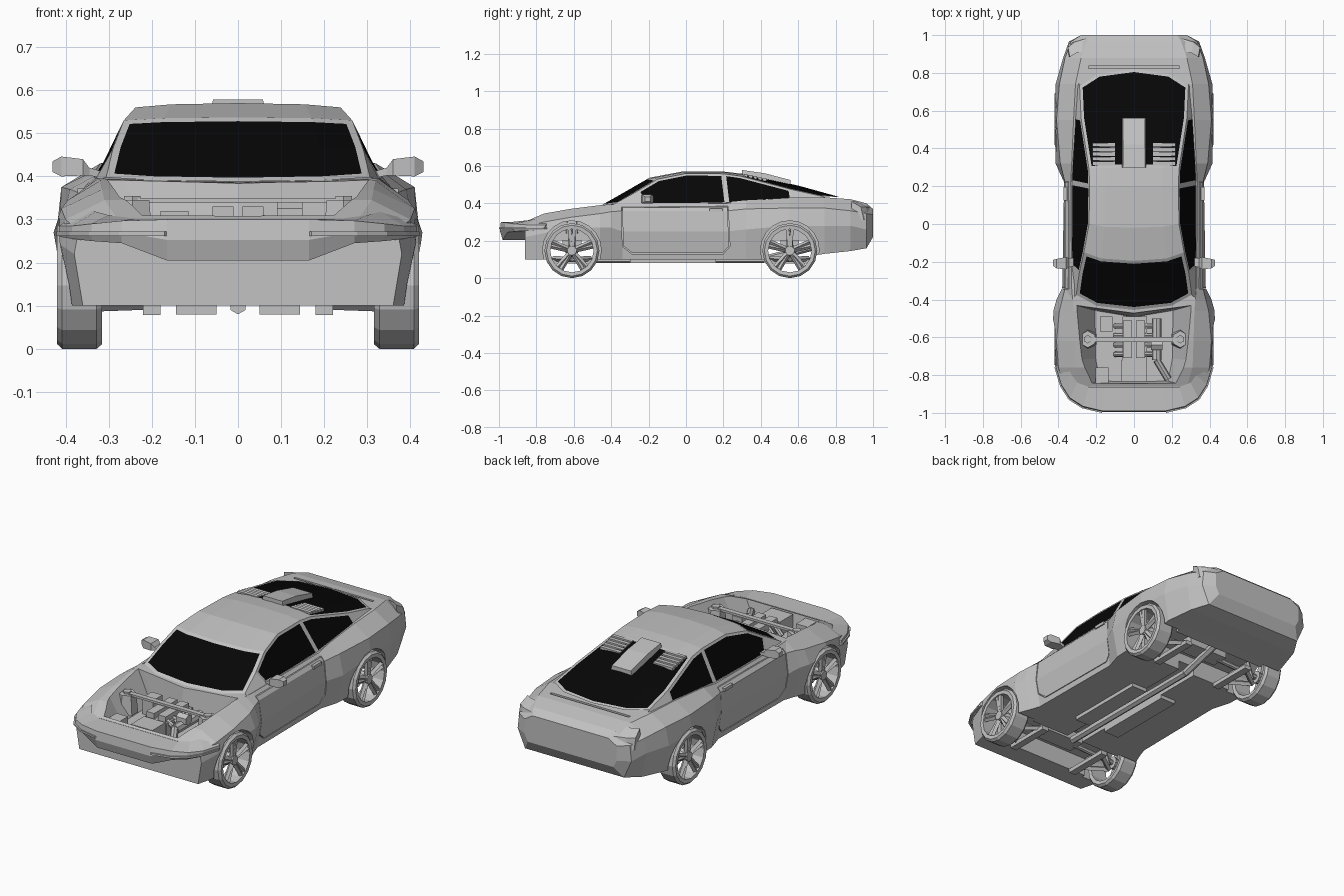
import bpy, bmesh, math
from mathutils import Vector, Matrix

cube = bpy.data.objects.get("Cube")
if cube:
    bpy.data.objects.remove(cube, do_unlink=True)


def material(name, v):
    m = bpy.data.materials.new(name)
    m.use_nodes = True
    m.diffuse_color = (v, v, v, 1)
    m.node_tree.nodes["Principled BSDF"].inputs["Base Color"].default_value = (v, v, v, 1)
    return m


GREY, BLACK = material("body grey", 0.54), material("black glass", 0.002)


def finish(name, bm, recalc=True):
    if recalc:
        bmesh.ops.recalc_face_normals(bm, faces=bm.faces[:])
    me = bpy.data.meshes.new(name)
    bm.to_mesh(me)
    bm.free()
    me.materials.append(GREY)
    me.materials.append(BLACK)
    ob = bpy.data.objects.new(name, me)
    bpy.context.scene.collection.objects.link(ob)
    return ob


def add_loft(bm, rings, wrap=False):
    rows = [[bm.verts.new(p) for p in r] for r in rings]
    n = len(rows[0])
    for i in range(len(rows) if wrap else len(rows) - 1):
        a, b = rows[i], rows[(i + 1) % len(rows)]
        for j in range(n):
            k = (j + 1) % n
            bm.faces.new((a[j], a[k], b[k], b[j]))
    if not wrap:
        bm.faces.new(rows[0])
        bm.faces.new(rows[-1])


def add_cyl(bm, p0, p1, r0, r1=None, seg=8):
    p0, p1 = Vector(p0), Vector(p1)
    d = p1 - p0
    mat = Matrix.Translation((p0 + p1) / 2) @ d.to_track_quat('Z', 'Y').to_matrix().to_4x4()
    bmesh.ops.create_cone(bm, cap_ends=True, segments=seg, radius1=r0,
                          radius2=r0 if r1 is None else r1, depth=d.length, matrix=mat)


def add_box(bm, lo, hi):
    lo, hi = Vector(lo), Vector(hi)
    mat = Matrix.Translation((lo + hi) / 2) @ Matrix.Diagonal((*(hi - lo), 1))
    bmesh.ops.create_cube(bm, size=1, matrix=mat)


def single(name, add, *args, **kw):
    bm = bmesh.new()
    add(bm, *args, **kw)
    return finish(name, bm)


def mirrored(half):
    """Close a half outline whose first and last points lie on x = 0."""
    return half + [(-p[0], *p[1:]) for p in reversed(half[1:-1])]


def cut(target, cutter):
    cutter.hide_render = True
    mod = target.modifiers.new("cut", 'BOOLEAN')
    mod.operation, mod.solver, mod.object = 'DIFFERENCE', 'EXACT', cutter
    dg = bpy.context.evaluated_depsgraph_get()
    target.data = bpy.data.meshes.new_from_object(target.evaluated_get(dg))
    target.modifiers.clear()
    bpy.data.objects.remove(cutter, do_unlink=True)


# Lower body: y, bottom x/z, waist x/z, shoulder x/z, top x/z
STATIONS = [
    (-.86, .36, .10, .38, .22, .37, .275, .28, .302),
    (-.76, .385, .10, .41, .24, .40, .30, .31, .345),
    (-.62, .41, .10, .43, .27, .41, .325, .315, .37),
    (-.46, .40, .10, .427, .27, .395, .345, .32, .39),
    (-.40, .375, .10, .41, .27, .38, .355, .325, .395),
    (-.34, .355, .10, .38, .25, .365, .36, .33, .395),
    (.22, .35, .10, .37, .25, .365, .36, .335, .40),
    (.32, .38, .10, .415, .26, .39, .37, .33, .415),
    (.55, .39, .10, .42, .28, .41, .375, .32, .43),
    (.74, .385, .13, .415, .28, .395, .375, .31, .432),
    (.88, .35, .145, .375, .28, .365, .36, .28, .422),
    (.965, .30, .16, .345, .26, .335, .345, .25, .40),
    (1.0, .26, .22, .28, .26, .28, .34, .23, .37)]
rings = []
for y, xb, zb, xm, zm, xs, zs, xt, zt in STATIONS:
    zc = .385 if -.5 < y < .6 else zt
    rings.append(mirrored([(0, y, zb), (xb, y, zb), (xm, y, zm), (xs, y, zs), (xt, y, zt), (0, y, zc)]))
body = single("lower_body", add_loft, rings)

# Wheel arches, axle tunnels, door seams, exhaust tunnel, hatch gap and engine bay
WHEELS = (("front", -.61), ("rear", .555))
for _, y in WHEELS:
    for s in (1, -1):
        cut(body, single("arch_cutter", add_cyl, (s * .285, y, .15), (s * .5, y, .15), .157, seg=20))
    cut(body, single("axle_cutter", add_box, (-.5, y - .13, 0), (.5, y + .13, .2)))
DOOR = [(-.34, .17), (-.29, .13), (.2, .13), (.235, .17), (.225, .385), (-.345, .38)]
for s in (1, -1):
    inner = [(-.055 + (y + .055) * .985, .26 + (z - .26) * .97) for y, z in DOOR]
    frame = [[(s * x, y, z) for y, z in loop] for x, loop in
             ((.34, DOOR), (.5, DOOR), (.5, inner), (.34, inner))]
    cut(body, single("door_cutter", add_loft, frame, wrap=True))
cut(body, single("tunnel_cutter", add_box, (-.05, -.5, 0), (.05, .5, .15)))
cut(body, single("hatch_gap_cutter", add_box, (-.24, .822, .405), (.24, .836, .5)))
bay_top = mirrored([(0, -.858, .40), (.27, -.855, .40), (.303, -.72, .40), (.308, -.43, .40), (.27, -.435, .40), (0, -.47, .40)])
bay_floor = [(x * .67, -.66 + (y + .66) * .88, .23) for x, y, _ in bay_top]
cut(body, single("bay_cutter", add_loft, [bay_floor, bay_top]))

# Cabin: each row holds belt, roof edge and centre points
CABIN = [
    ((.33, -.40, .388), (.306, -.375, .398), (0, -.455, .388)),
    ((.332, -.22, .39), (.29, -.26, .465), (0, -.325, .462)),
    ((.333, -.12, .39), (.265, -.15, .53), (0, -.195, .537)),
    ((.333, 0, .39), (.238, 0, .56), (0, -.02, .57)),
    ((.333, .22, .395), (.235, .20, .558), (0, .20, .57)),
    ((.33, .32, .405), (.238, .29, .546), (0, .30, .558)),
    ((.315, .57, .418), (.28, .56, .475), (0, .60, .495)),
    ((.30, .78, .42), (.288, .73, .437), (0, .82, .434))]
bm = bmesh.new()
grid = []
for belt, edge, mid in CABIN:
    e, c = Vector(edge), Vector(mid)
    q = e.lerp(c, .72)
    q.x = e.x * .65
    half = [Vector(belt), e, q]
    grid.append([bm.verts.new(p) for p in half + [c] + [Vector((-p.x, p.y, p.z)) for p in reversed(half)]])
cell = {}
for r in range(len(grid) - 1):
    for c in range(6):
        cell[r, c] = bm.faces.new((grid[r][c], grid[r][c + 1], grid[r + 1][c + 1], grid[r + 1][c]))
bm.faces.new(grid[0] + [g[-1] for g in grid[1:-1]] + grid[-1][::-1] + [g[0] for g in grid[-2:0:-1]])
bmesh.ops.recalc_face_normals(bm, faces=bm.faces[:])
# Windows are inset regions of the cabin
PANES = [((0, 1), (1, 2, 3, 4), .018), ((5, 6), (1, 2, 3, 4), .016)]
PANES += [(rows, (c,), .013) for rows in ((1, 2, 3), (4, 5)) for c in (0, 5)]
for rows, cols, width in PANES:
    faces = [cell[r, c] for r in rows for c in cols]
    bmesh.ops.inset_region(bm, faces=faces, thickness=width, use_even_offset=True, use_boundary=True)
    for f in faces:
        f.material_index = 1
finish("cabin", bm, recalc=False)

# Nose bumper: x, y, lower z, upper z, back x, back y, back z
NOSE = [(.165, -.99, .205, .30, .16, -.862, .302), (.27, -.965, .245, .297, .24, -.862, .302),
        (.34, -.92, .25, .29, .30, -.84, .31), (.385, -.85, .255, .285, .33, -.80, .318),
        (.415, -.75, .26, .285, .36, -.73, .322)]


def nose_ring(s, n):
    x, y, lo, hi, bx, by, bz = n
    return [(s * x, y + .01, lo), (s * x, y - .005, (lo + hi) / 2), (s * x, y, hi), (s * bx, by, bz), (s * bx, by, lo)]


single("nose_bumper", add_loft, [nose_ring(-1, n) for n in reversed(NOSE)] + [nose_ring(1, n) for n in NOSE])
for s, side in ((1, "left"), (-1, "right")):
    strip = [[(s * (x + dx), y + dy, z) for dx, dy, z in
              ((-.01, .01, .262), (.006, -.01, .262), (.006, -.01, .272), (-.01, .01, .272))]
             for x, y, *_ in NOSE]
    single(side + "_bumper_strip", add_loft, strip)

# Wheels: tyre ring, five paired spokes and hub
TYRE = [(.418, .116), (.42, .136), (.408, .147), (.328, .147), (.315, .136), (.318, .116)]
for end, wy in WHEELS:
    for s, side in ((1, "left"), (-1, "right")):
        bm = bmesh.new()
        add_loft(bm, [[(s * x, wy + r * math.sin(a), .147 + r * math.cos(a)) for x, r in TYRE]
                      for a in (math.tau * i / 16 for i in range(16))], wrap=True)
        for i in range(5):
            for off in (-.11, .11):
                a = math.tau * i / 5 + off
                add_cyl(bm, (s * .395, wy + .02 * math.sin(a), .147 + .02 * math.cos(a)),
                        (s * .405, wy + .119 * math.sin(a), .147 + .119 * math.cos(a)), .014, .012, seg=4)
        add_cyl(bm, (s * .36, wy, .147), (s * .41, wy, .147), .035, .025, seg=10)
        finish(f"{end}_{side}_wheel", bm)

# Mirrors, door handles and tail lamps
for s, side in ((1, "left"), (-1, "right")):
    sections = [(.31, .395, .41, -.22, -.18), (.345, .402, .42, -.23, -.18),
                (.36, .402, .44, -.24, -.175), (.41, .40, .446, -.235, -.185), (.43, .41, .435, -.22, -.19)]
    single(side + "_mirror", add_loft, [[(s * x, y0, z0), (s * x, y1, z0), (s * x, y1, z1), (s * x, y0, z1)]
                                        for x, z0, z1, y0, y1 in sections])
    single(side + "_door_handle", add_box, (s * .364 - .008, .125, .355), (s * .364 + .008, .195, .372))
    lamp = [(.15, .925, 1.0), (.25, .92, .998), (.315, .905, .978), (.35, .885, .95)]
    single(side + "_tail_lamp", add_loft, [[(s * x, y0, .31), (s * x, y1, .315), (s * x, y1 - .015, .38),
                                            (s * (x - .01), y0, .41)] for x, y0, y1 in lamp])

# Rear window scoop and louvres
single("roof_scoop", add_loft, [[(-.065, y, lo), (.065, y, lo), (.058, y, hi), (-.058, y, hi)]
                                for y, lo, hi in ((.30, .545, .578), (.42, .52, .561), (.56, .49, .524))])
for s, side in ((1, "left"), (-1, "right")):
    bm = bmesh.new()
    for i in range(5):
        y, z = .31 + .025 * i, .556 - .0056 * i
        add_box(bm, (s * .16 - .06, y, z - .014), (s * .16 + .06, y + .02, z))
    finish(side + "_louvres", bm)

# Engine
bm = bmesh.new()
add_box(bm, (-.06, -.72, .22), (.07, -.49, .30))
add_box(bm, (-.065, -.835, .22), (.065, -.72, .305))
for x in (-.035, .035):
    add_box(bm, (x - .024, -.71, .29), (x + .024, -.51, .33))
for i in range(4):
    y = -.69 + .05 * i
    add_cyl(bm, (-.05, y, .30), (-.1, y, .25), .014)
    add_cyl(bm, (.05, y, .30), (.11, y, .27), .014)
add_cyl(bm, (.12, -.72, .28), (.12, -.5, .28), .026)
add_cyl(bm, (.12, -.72, .28), (.18, -.82, .26), .02)
add_cyl(bm, (.09, -.64, .31), (.15, -.64, .31), .03, seg=6)
finish("engine", bm)
single("battery", add_box, (-.205, -.85, .22), (-.135, -.76, .30))
single("fluid_tank", add_box, (-.18, -.57, .22), (-.115, -.49, .32))
bm = bmesh.new()
add_box(bm, (-.25, -.625, .338), (.25, -.597, .35))
for s in (1, -1):
    add_cyl(bm, (s * .245, -.61, .24), (s * .245, -.61, .345), .055, .045, seg=6)
    add_cyl(bm, (s * .245, -.61, .345), (s * .245, -.61, .355), .022, seg=6)
finish("strut_brace", bm)

# Underbody: floor rails, exhaust and suspension
for s, side in ((1, "left"), (-1, "right")):
    single(side + "_floor_rail", add_box, (s * .097 - .047, -.3, .08), (s * .097 + .047, .16, .105))
bm = bmesh.new()
add_cyl(bm, (0, -.5, .10), (0, .42, .10), .02, seg=6)
add_cyl(bm, (0, .42, .10), (0, .69, .17), .02, seg=6)
finish("exhaust", bm)
for end, wy in WHEELS:
    bm = bmesh.new()
    add_box(bm, (-.12, wy - .05, .15), (.12, wy + .05, .205))
    for s in (1, -1):
        add_cyl(bm, (s * .1, wy, .16), (s * .37, wy, .147), .014)
        for d in (-.1, .1):
            add_cyl(bm, (s * .2, wy + d, .105), (s * .34, wy, .10), .014, seg=4)
        add_box(bm, (s * .2 - .02, wy - .13, .078), (s * .2 + .02, wy + .13, .1))
        add_cyl(bm, (s * .33, wy, .12), (s * .27, wy, .29), .018)
    finish(end + "_suspension", bm)
